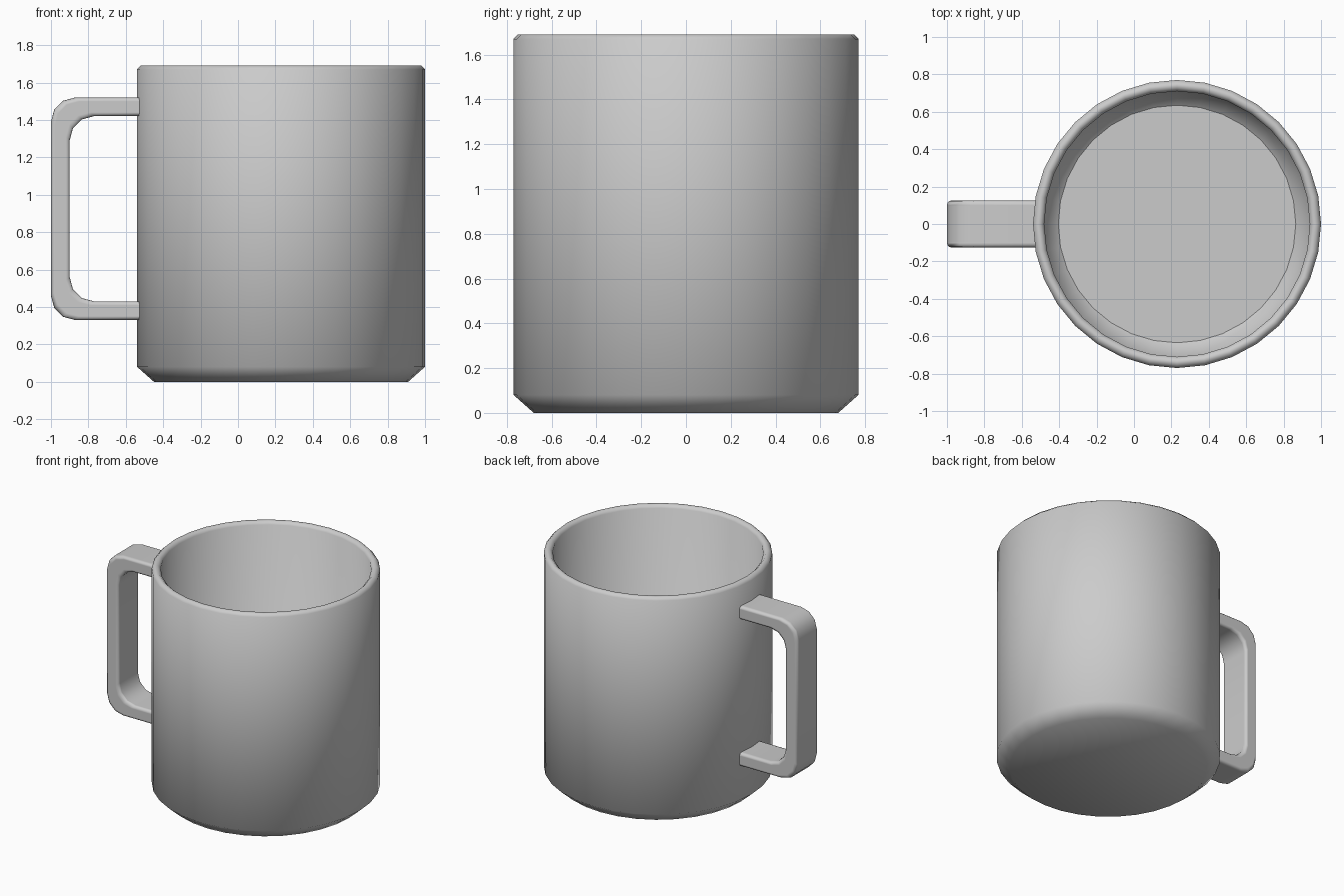
import bpy
import bmesh
from math import cos, sin, pi, radians
from mathutils import Matrix, Vector

cube = bpy.data.objects.get("Cube")
if cube:
    bpy.data.objects.remove(cube, do_unlink=True)

CUP_X = 0.23
SIDES = 32

# One grey glaze for the whole mug
glaze = bpy.data.materials.new("grey glaze")
glaze.use_nodes = True
grey = (0.6, 0.6, 0.6, 1)
glaze.diffuse_color = grey
glaze.node_tree.nodes["Principled BSDF"].inputs["Base Color"].default_value = grey


def add_object(name, bm):
    bmesh.ops.recalc_face_normals(bm, faces=bm.faces)
    for face in bm.faces:
        face.smooth = True
    mesh = bpy.data.meshes.new(name)
    bm.to_mesh(mesh)
    bm.free()
    mesh.materials.append(glaze)
    obj = bpy.data.objects.new(name, mesh)
    bpy.context.collection.objects.link(obj)
    return obj


# Cup: one closed wall profile (radius, height) turned round its axis
profile = [(0.68, 0), (0.77, 0.08), (0.77, 1.67), (0.75, 1.69),
           (0.73, 1.69), (0.71, 1.67), (0.71, 0.12), (0.635, 0.06)]
bm = bmesh.new()
rings = []
for radius, z in profile:
    rings.append([bm.verts.new((CUP_X + radius * cos(2 * pi * i / SIDES),
                                radius * sin(2 * pi * i / SIDES), z))
                  for i in range(SIDES)])
for low, high in zip(rings, rings[1:]):
    for i in range(SIDES):
        j = (i + 1) % SIDES
        bm.faces.new((low[i], low[j], high[j], high[i]))
bm.faces.new(reversed(rings[0]))
floor = bm.faces.new(rings[-1])
for edge in floor.edges:
    edge.smooth = False
add_object("cup", bm)


# Handle: a C-shaped strip with rounded corners, extruded and bevelled
def c_path(left, top, radius=0.13, steps=3, end=-0.49, middle=0.925):
    upper = [(end, top)]
    for k in range(steps + 1):
        a = pi / 2 * (1 + k / steps)
        upper.append((left + radius + radius * cos(a),
                      top - radius + radius * sin(a)))
    return upper + [(x, 2 * middle - z) for x, z in reversed(upper)]


HALF_WIDTH = 0.125
bm = bmesh.new()
outer, inner = [[bm.verts.new((x, -HALF_WIDTH, z)) for x, z in path]
                for path in (c_path(-1, 1.52), c_path(-0.9, 1.42))]
for i in range(len(outer) - 1):
    bm.faces.new((outer[i], outer[i + 1], inner[i + 1], inner[i]))
side = bmesh.ops.extrude_face_region(bm, geom=bm.faces[:])
moved = [v for v in side["geom"] if isinstance(v, bmesh.types.BMVert)]
bmesh.ops.translate(bm, verts=moved, vec=(0, 2 * HALF_WIDTH, 0))
handle = add_object("handle", bm)
bevel = handle.modifiers.new("soft edges", "BEVEL")
bevel.width = 0.025
bevel.segments = 3
bevel.limit_method = "ANGLE"
bevel.angle_limit = radians(50)
bevel.harden_normals = True
